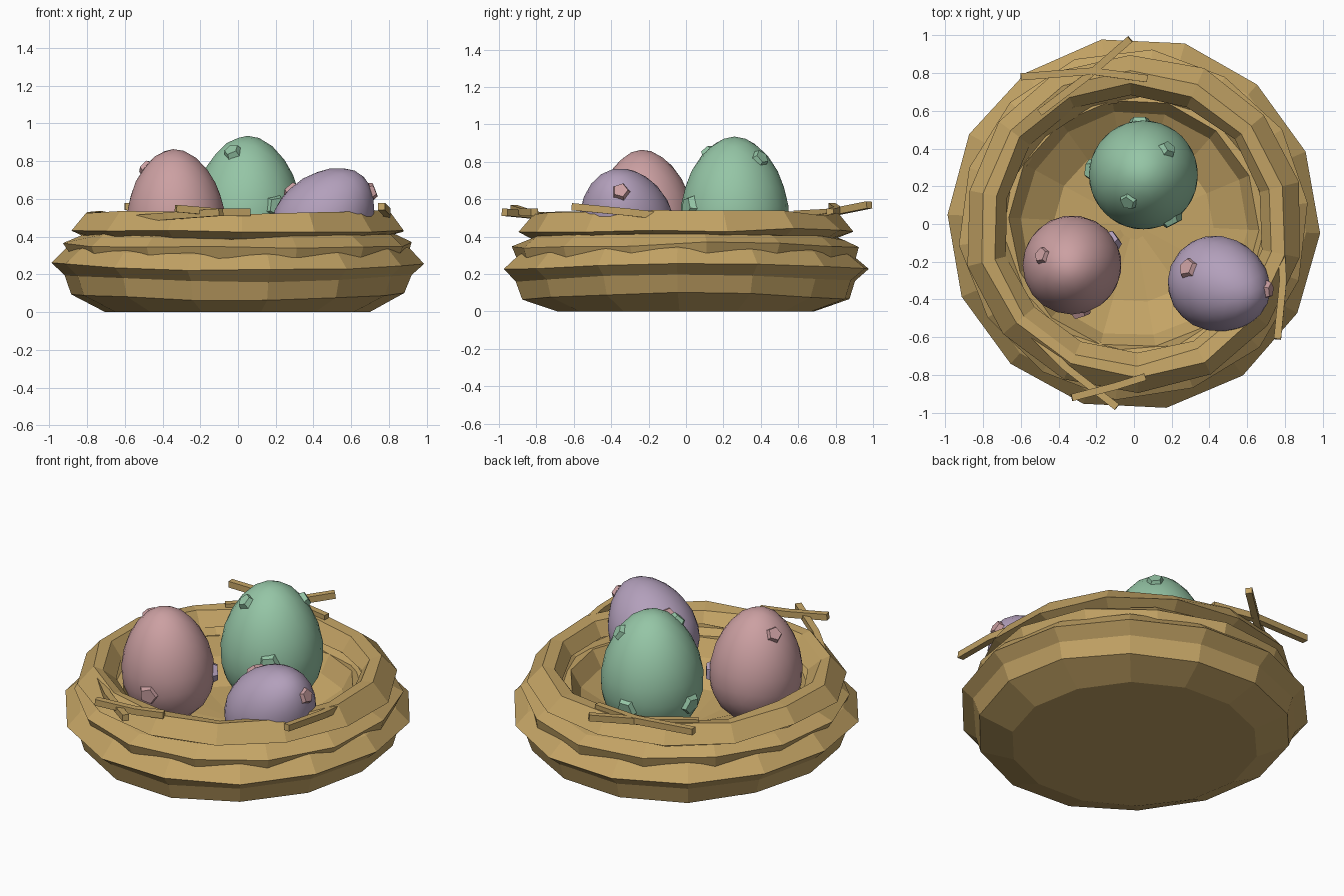
import bpy, bmesh, math, random
from mathutils import Vector

random.seed(4)
scene = bpy.context.scene
if "Cube" in bpy.data.objects:
    bpy.data.objects.remove(bpy.data.objects["Cube"])


def material(name, rgb):
    m = bpy.data.materials.new(name)
    m.use_nodes = True
    m.diffuse_color = (*rgb, 1)
    m.node_tree.nodes["Principled BSDF"].inputs["Base Color"].default_value = (*rgb, 1)
    return m


straw = material("straw tan", (0.55, 0.37, 0.13))
green = material("soft green", (0.30, 0.56, 0.38))
pink = material("dusty pink", (0.60, 0.35, 0.36))
lilac = material("soft lilac", (0.45, 0.35, 0.50))


def add_mesh(name, bm, mat, smooth=False):
    bmesh.ops.recalc_face_normals(bm, faces=bm.faces)
    for f in bm.faces:
        f.smooth = smooth
    me = bpy.data.meshes.new(name)
    bm.to_mesh(me)
    bm.free()
    me.materials.append(mat)
    ob = bpy.data.objects.new(name, me)
    scene.collection.objects.link(ob)
    return ob


def lathe(name, profile, closed, turn, wave, jitter, sides=14):
    """Revolve (radius, height) points, with a gentle hand-woven wobble."""
    bm = bmesh.new()
    rings = []
    for r, z in profile:
        ring = []
        for i in range(sides):
            a = math.tau * i / sides + turn
            lift = wave * math.cos(2 * a + turn) if z > 0 else 0
            rr = r + random.uniform(-jitter, jitter)
            zz = z + lift + (random.uniform(-jitter, jitter) if z > 0 else 0)
            ring.append(bm.verts.new((rr * math.cos(a), rr * math.sin(a), zz)))
        rings.append(ring)
    pairs = list(zip(rings, rings[1:]))
    if closed:
        pairs.append((rings[-1], rings[0]))
    else:
        bm.faces.new(rings[0])
        bm.faces.new(rings[-1])
    for lo, hi in pairs:
        for i in range(sides):
            j = (i + 1) % sides
            bm.faces.new((lo[i], lo[j], hi[j], hi[i]))
    return add_mesh(name, bm, straw)


# Nest: bowl with two woven rings on top
bowl = [(0.70, 0), (0.885, 0.08), (0.92, 0.18), (0.99, 0.24), (0.91, 0.32),
        (0.78, 0.38), (0.66, 0.40), (0.60, 0.30), (0.42, 0.19), (0.08, 0.15)]
lathe("nest_bowl", bowl, False, -0.05, 0.018, 0.005)
lathe("nest_middle_ring", [(0.90, 0.29), (0.925, 0.35), (0.85, 0.40), (0.72, 0.43),
                           (0.67, 0.38), (0.70, 0.30)], True, 0.12, 0.012, 0.012)
lathe("nest_top_ring", [(0.80, 0.39), (0.90, 0.43), (0.82, 0.525), (0.75, 0.52),
                        (0.69, 0.44)], True, -0.2, 0.008, 0.012)


# Loose sticks: square section, slightly bent
def stick(name, points):
    cu = bpy.data.curves.new(name, "CURVE")
    cu.dimensions = "3D"
    cu.bevel_depth = 0.027
    cu.bevel_resolution = 0
    cu.use_fill_caps = True
    sp = cu.splines.new("POLY")
    sp.points.add(len(points) - 1)
    sp.use_smooth = False
    for p, co in zip(sp.points, points):
        p.co = (*co, 1)
        p.tilt = math.pi / 4
    tmp = bpy.data.objects.new(name + "_path", cu)
    scene.collection.objects.link(tmp)
    bpy.context.view_layer.update()
    me = bpy.data.meshes.new_from_object(
        tmp.evaluated_get(bpy.context.evaluated_depsgraph_get()))
    bpy.data.objects.remove(tmp)
    bm = bmesh.new()
    bm.from_mesh(me)
    bpy.data.meshes.remove(me)
    for f in bm.faces:
        f.material_index = 0
    add_mesh(name, bm, straw)


stick("back_stick_across", [(-0.6, 0.78, 0.56), (-0.22, 0.81, 0.54), (0.07, 0.77, 0.53)])
stick("back_stick_diagonal", [(-0.02, 0.98, 0.57), (-0.25, 0.78, 0.53), (-0.5, 0.59, 0.52)])
stick("side_stick", [(0.77, 0.05, 0.49), (0.79, -0.3, 0.53), (0.76, -0.61, 0.56)])
stick("front_stick_across", [(-0.33, -0.92, 0.55), (-0.1, -0.86, 0.53), (0.06, -0.81, 0.53)])
stick("front_stick_diagonal", [(-0.09, -0.97, 0.53), (-0.36, -0.76, 0.51), (-0.6, -0.52, 0.49)])


# Eggs: tapered spheres with raised five-sided spots
def egg(name, centre, radius, half, axis, mat, spots):
    bm = bmesh.new()
    bmesh.ops.create_icosphere(bm, subdivisions=3, radius=1)
    rot = Vector((0, 0, 1)).rotation_difference(Vector(axis))
    for v in bm.verts:
        taper = radius * (1 - 0.15 * v.co.z)
        v.co = rot @ Vector((v.co.x * taper, v.co.y * taper, v.co.z * half)) + Vector(centre)
    ob = add_mesh(name, bm, mat, True)
    bpy.context.view_layer.update()
    for n, (point, size, spot_mat) in enumerate(spots):
        _, loc, normal, _ = ob.closest_point_on_mesh(Vector(point))
        sm = bmesh.new()
        bmesh.ops.create_cone(sm, cap_ends=True, segments=5, radius1=size,
                              radius2=size * 0.72, depth=0.04)
        turn = Vector((0, 0, 1)).rotation_difference(normal)
        for v in sm.verts:
            v.co = turn @ v.co + loc
        add_mesh(f"{name}_spot_{n + 1}", sm, spot_mat)


egg("green_egg", (0.05, 0.26, 0.565), 0.288, 0.37, (0, 0, 1), green, [
    ((-0.03, 0.12, 0.85), 0.055, green),
    ((0.18, 0.40, 0.82), 0.055, green),
    ((0.20, 0.02, 0.56), 0.07, green),
    ((0.03, 0.54, 0.44), 0.07, green),
    ((-0.23, 0.29, 0.44), 0.07, green)])
egg("pink_egg", (-0.33, -0.22, 0.525), 0.26, 0.34, (-0.04, -0.06, 1), pink, [
    ((-0.48, -0.17, 0.76), 0.055, pink),
    ((-0.11, -0.08, 0.47), 0.065, lilac),
    ((-0.28, -0.48, 0.43), 0.065, pink)])
egg("lilac_egg", (0.465, -0.325, 0.495), 0.25, 0.305, (0.62, -0.22, 0.75), lilac, [
    ((0.28, -0.23, 0.65), 0.065, pink),
    ((0.73, -0.35, 0.65), 0.055, pink)])
